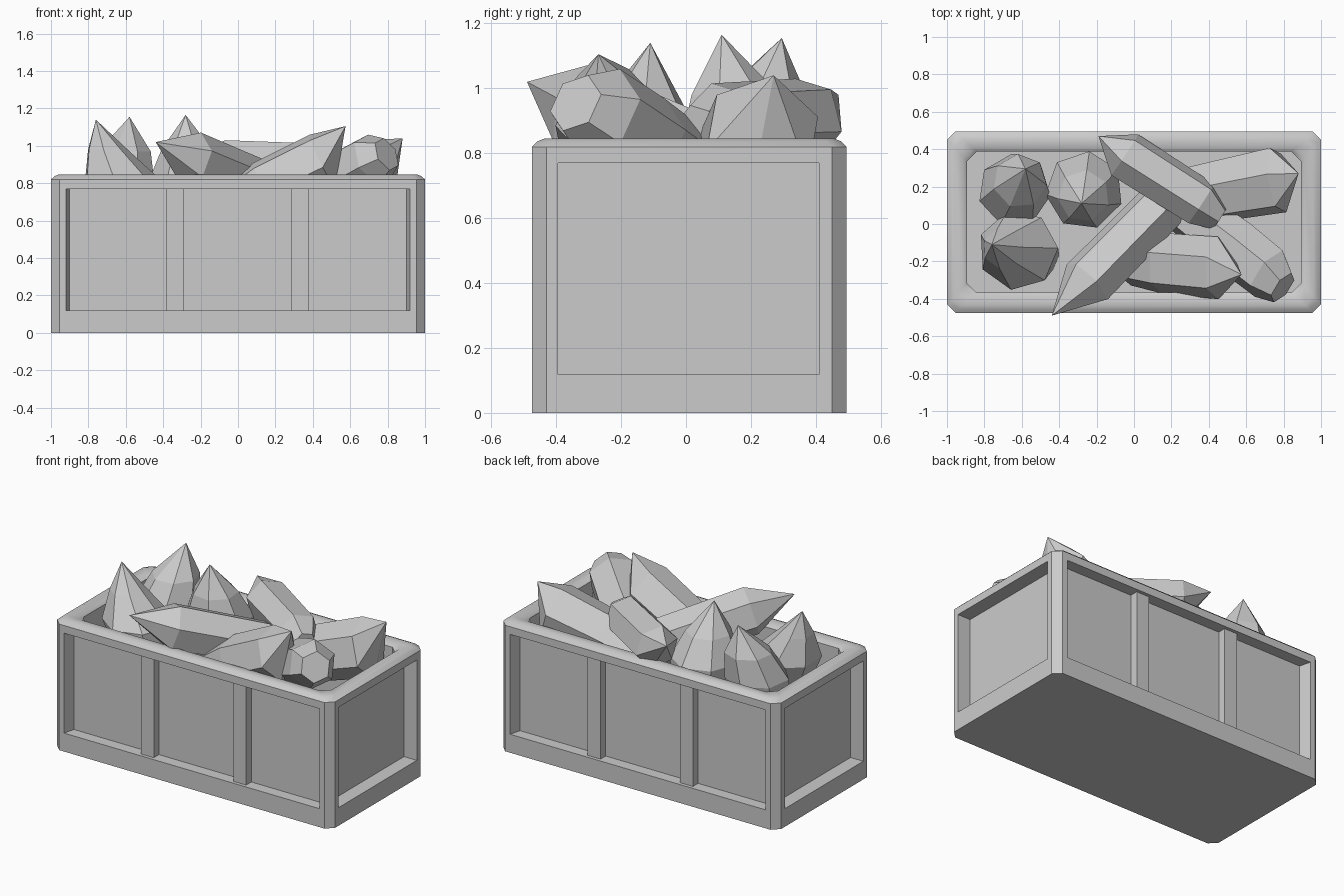
import bpy, bmesh
from math import cos, sin, tau, radians
from mathutils import Vector

if "Cube" in bpy.data.objects:
    bpy.data.objects.remove(bpy.data.objects["Cube"])

CY = 0.01            # crate centre in y
HX, HY = 1.0, 0.485  # crate half sizes


def make_object(name, bm):
    bmesh.ops.recalc_face_normals(bm, faces=bm.faces)
    mesh = bpy.data.meshes.new(name)
    bm.to_mesh(mesh)
    bm.free()
    ob = bpy.data.objects.new(name, mesh)
    bpy.context.collection.objects.link(ob)
    return ob


def loft(name, rings):
    """Skin a list of rings; a ring of one point makes a tip."""
    bm = bmesh.new()
    loops = [[bm.verts.new(p) for p in r] for r in rings]
    for a, b in zip(loops, loops[1:]):
        n = len(a)
        for i in range(n):
            j = (i + 1) % n
            bm.faces.new([a[i], a[j], b[0]] if len(b) == 1 else [a[i], a[j], b[j], b[i]])
    for end in (loops[0], loops[-1]):
        if len(end) > 2:
            bm.faces.new(end)
    return make_object(name, bm)


def outline(inset, z, c):
    """Rectangle with cut corners."""
    x, y = HX - inset, HY - inset
    pts = [(x, y - c), (x - c, y), (c - x, y), (-x, y - c),
           (-x, c - y), (c - x, -y), (x - c, -y), (x, c - y)]
    return [(px, py + CY, z) for px, py in pts]


def box(name, lo, hi):
    bm = bmesh.new()
    bmesh.ops.create_cube(bm, size=1)
    lo, hi = Vector(lo), Vector(hi)
    for v in bm.verts:
        v.co = (lo + hi) / 2 + v.co * (hi - lo)
    return make_object(name, bm)


# Crate shell with rounded rim and inner floor
crate = loft("crate", [outline(0, 0, .045), outline(0, .82, .045), outline(.018, .837, .045),
                       outline(.04, .846, .045), outline(.09, .838, .05),
                       outline(.108, .82, .05), outline(.108, .30, .05)])

# Recessed panels on all four sides
cutters = []
for s in (-1, 1):
    y_out, y_in = CY + s * (HY + .1), CY + s * (HY - .075)
    y_face = CY + s * HY
    rings = []
    for y, x in ((y_out, .92 + .1 * .02 / .075), (y_face, .92), (y_in, .90)):
        rings.append([(-x, y, .12), (x, y, .12), (x, y, .77), (-x, y, .77)])
    cutters.append(loft("long_panel_cutter", rings))
    xs = sorted((s * .908, s * 1.1))
    cutters.append(box("end_panel_cutter", (xs[0], -.395, .118), (xs[1], .41, .77)))
bpy.context.view_layer.objects.active = crate
crate.select_set(True)
for cutter in cutters:
    cutter.hide_render = True
    m = crate.modifiers.new("panel", 'BOOLEAN')
    m.operation, m.object, m.solver = 'DIFFERENCE', cutter, 'EXACT'
    bpy.ops.object.modifier_apply(modifier=m.name)
for cutter in cutters:
    bpy.data.objects.remove(cutter)
bpy.ops.object.shade_smooth_by_angle(angle=radians(42))

# Upright bars in the long panels
for s in (-1, 1):
    ys = sorted((CY + s * (HY - .08), CY + s * (HY - .022)))
    for x in (-.335, .33):
        box("panel_bar", (x - .046, ys[0], .115), (x + .046, ys[1], .772))


def crystal(name, rows, sides=6, roll=0.0, flat=False):
    """Rows of (point, radius); rings lie square to the body, or level if flat."""
    pts = [Vector(p) for p, r in rows]
    axis = Vector((0, 0, 1)) if flat else (pts[-2] - pts[0]).normalized()
    u = axis.cross(Vector((0, 1, 0)) if flat else Vector((0, 0, 1))).normalized()
    w = axis.cross(u)
    rings = []
    for p, (_, r) in zip(pts, rows):
        if r == 0:
            rings.append([p])
        else:
            rings.append([p + r * (u * cos(tau * i / sides + roll) + w * sin(tau * i / sides + roll))
                          for i in range(sides)])
    return loft(name, rings)


# Standing crystals at the left
crystal("standing_crystal_back", [((-.67, .12, .30), .12), ((-.64, .18, .80), .195),
                                  ((-.61, .23, .97), .145), ((-.58, .295, 1.155), 0)], 7, .3, True)
crystal("standing_crystal_middle", [((-.25, .22, .30), .13), ((-.265, .18, .82), .21),
                                    ((-.27, .15, .98), .14), ((-.28, .11, 1.165), 0)], 7, .1, True)
crystal("standing_crystal_front", [((-.50, -.17, .30), .10), ((-.62, -.14, .81), .215),
                                   ((-.70, -.13, .98), .11), ((-.76, -.11, 1.14), 0)], 7, .5, True)

# Fallen crystals on the right
crystal("fallen_crystal_front_left", [((.22, .17, .74), .14), ((-.25, -.31, .93), .15),
                                      ((-.44, -.49, 1.02), 0)], 6, .3)
crystal("fallen_crystal_front", [((-.02, -.20, .68), .13), ((.15, -.21, .77), .165),
                                 ((.45, -.235, .915), .17), ((.575, -.27, 1.105), 0)], 6, .2)
crystal("fallen_crystal_middle", [((.46, .03, .88), .07), ((.36, .11, .89), .13),
                                  ((-.05, .37, .90), .135), ((-.19, .47, .98), 0)], 6, .25)
crystal("fallen_crystal_back", [((.18, .14, .67), .14), ((.45, .175, .76), .17),
                                ((.77, .235, .86), .185), ((.88, .27, 1.04), 0)], 6, .3)
crystal("fallen_crystal_right", [((.26, .09, .68), .14), ((.55, -.13, .83), .155),
                                 ((.72, -.265, .925), .15), ((.795, -.34, .955), .095)], 6, .3)
